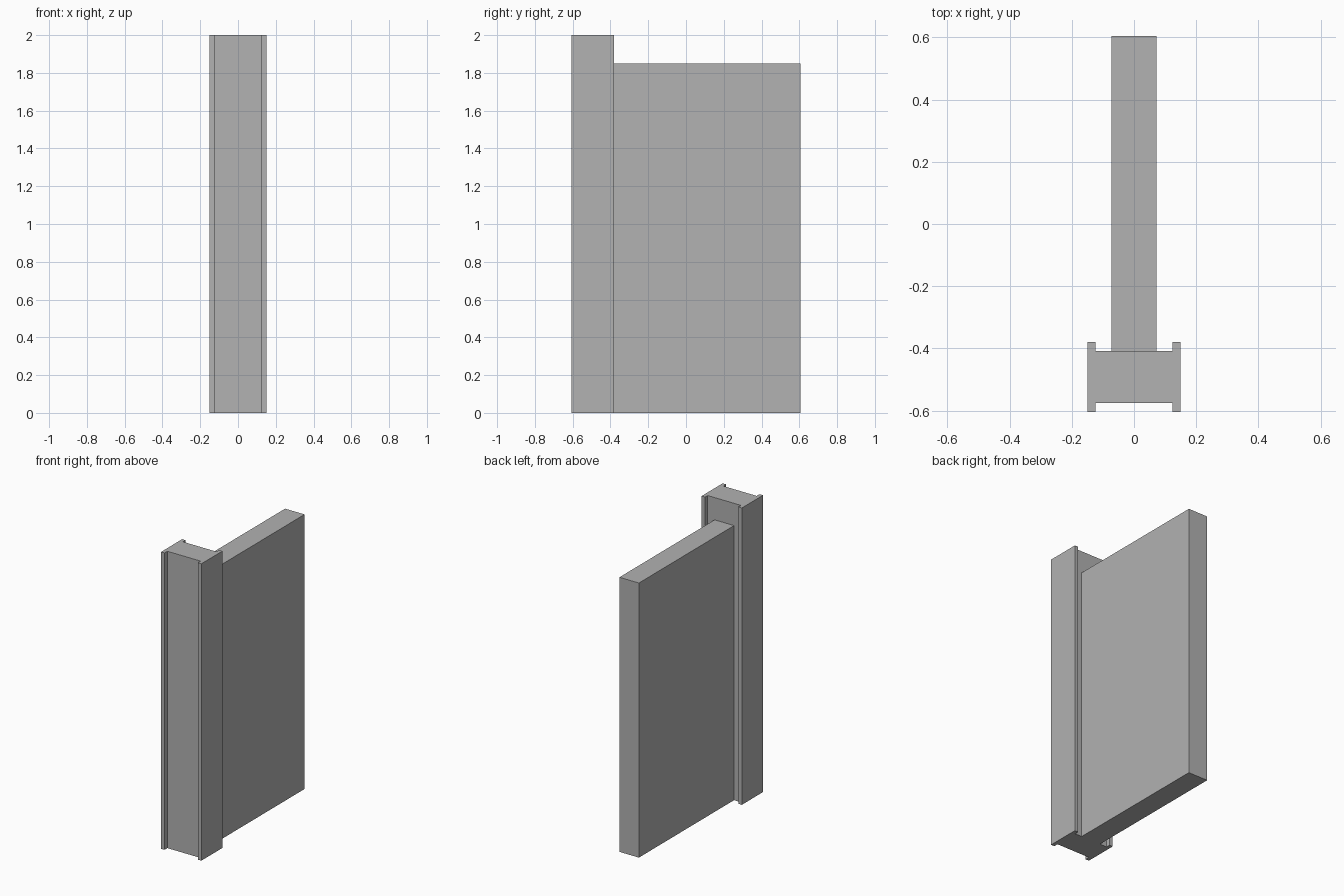
import bpy
import bmesh

cube = bpy.data.objects.get("Cube")
if cube:
    bpy.data.objects.remove(cube, do_unlink=True)

grey = bpy.data.materials.new("plain_grey")
grey.use_nodes = True
colour = (0.445, 0.445, 0.445, 1)
grey.diffuse_color = colour
grey.node_tree.nodes["Principled BSDF"].inputs["Base Color"].default_value = colour


def extrude_profile(name, points, height):
    """Raise a closed floor outline to the given height."""
    bm = bmesh.new()
    base = bm.faces.new([bm.verts.new((x, y, 0)) for x, y in points])
    top = bmesh.ops.extrude_face_region(bm, geom=[base])["geom"]
    verts = [v for v in top if isinstance(v, bmesh.types.BMVert)]
    bmesh.ops.translate(bm, verts=verts, vec=(0, 0, height))
    bmesh.ops.recalc_face_normals(bm, faces=bm.faces)
    mesh = bpy.data.meshes.new(name)
    bm.to_mesh(mesh)
    bm.free()
    mesh.materials.append(grey)
    obj = bpy.data.objects.new(name, mesh)
    bpy.context.collection.objects.link(obj)
    return obj


# Post with raised lips on its front and back corners
front, back = -0.605, -0.38
core_front, core_back = -0.575, -0.408
outer, inner = 0.15, 0.124
half = [(inner, core_front), (inner, front), (outer, front),
        (outer, back), (inner, back), (inner, core_back)]
post = half + [(-x, y) for x, y in reversed(half)]
extrude_profile("post", post, 2.0)

# Wall panel butting against the back of the post
w, end = 0.0725, 0.605
panel = [(-w, core_back), (w, core_back), (w, end), (-w, end)]
extrude_profile("wall_panel", panel, 1.85)
